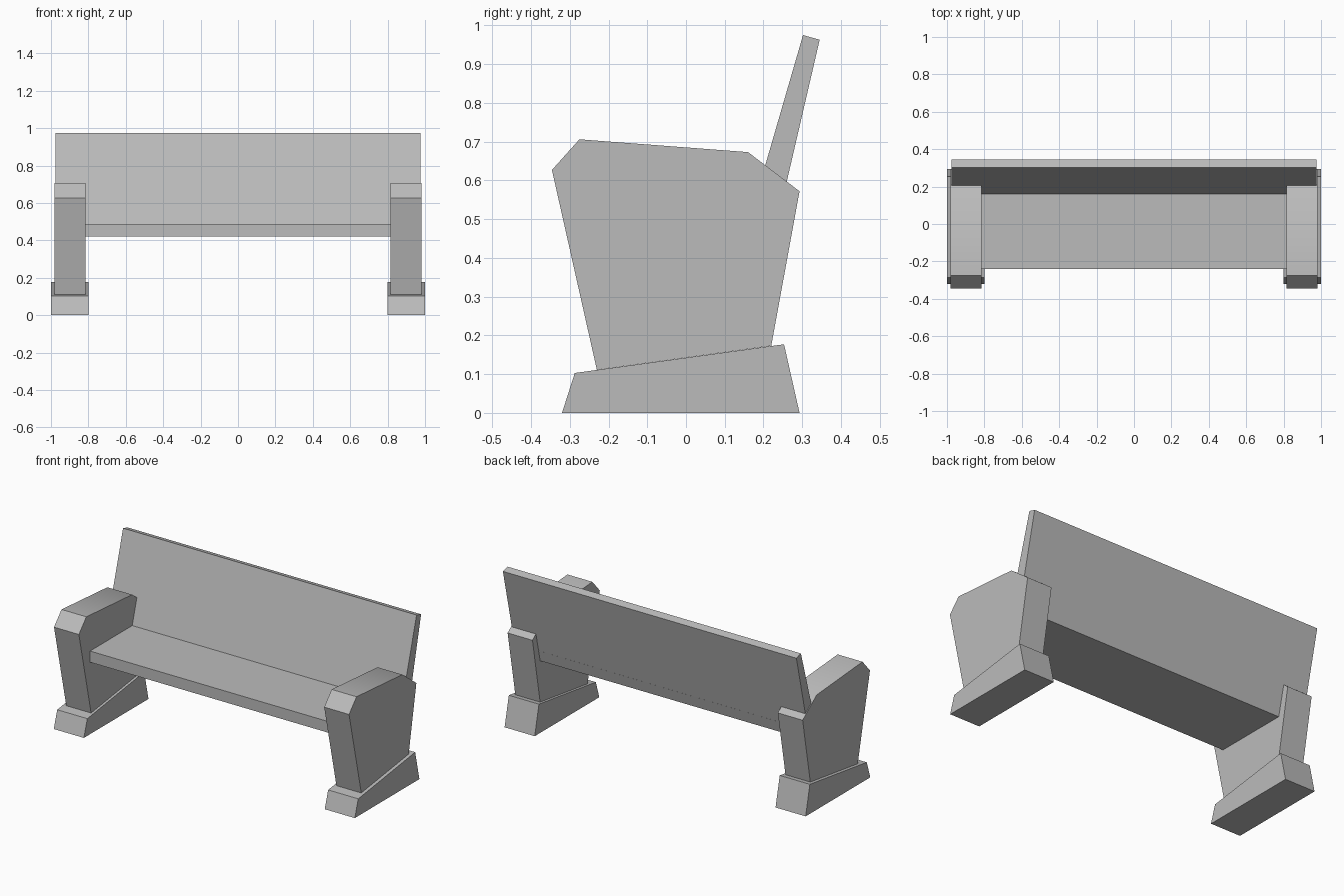
import bpy
import bmesh
from math import radians

cube = bpy.data.objects.get("Cube")
if cube:
    bpy.data.objects.remove(cube, do_unlink=True)

# Single stone colour
GREY = (0.5, 0.5, 0.5, 1.0)
stone = bpy.data.materials.new("stone_grey")
stone.use_nodes = True
stone.diffuse_color = GREY
stone.node_tree.nodes["Principled BSDF"].inputs["Base Color"].default_value = GREY


def extrude_profile(name, profile, x0, x1):
    """Prism from a (y, z) side profile, stretched from x0 to x1."""
    bm = bmesh.new()
    face = bm.faces.new([bm.verts.new((x0, y, z)) for y, z in profile])
    result = bmesh.ops.extrude_face_region(bm, geom=[face])
    moved = [v for v in result["geom"] if isinstance(v, bmesh.types.BMVert)]
    bmesh.ops.translate(bm, verts=moved, vec=(x1 - x0, 0, 0))
    bmesh.ops.recalc_face_normals(bm, faces=bm.faces)
    mesh = bpy.data.meshes.new(name)
    bm.to_mesh(mesh)
    bm.free()
    mesh.materials.append(stone)
    obj = bpy.data.objects.new(name, mesh)
    bpy.context.collection.objects.link(obj)
    bpy.ops.object.select_all(action="DESELECT")
    obj.select_set(True)
    bpy.context.view_layer.objects.active = obj
    bpy.ops.object.shade_smooth_by_angle(angle=radians(40))
    return obj


foot = [(-0.32, 0), (0.293, 0), (0.253, 0.177), (-0.287, 0.103)]
support = [(-0.23, 0.111), (0.22, 0.173), (0.293, 0.572),
           (0.16, 0.673), (-0.275, 0.706), (-0.346, 0.627)]
seat = [(-0.24, 0.42), (0.219, 0.42), (0.235, 0.487), (-0.24, 0.487)]
backrest = [(0.141, 0.42), (0.219, 0.42), (0.345, 0.963), (0.302, 0.975)]

# Feet and armrest supports on both sides
for side, s in (("left", 1), ("right", -1)):
    extrude_profile(side + "_foot", foot, s * 0.8, s * 1.0)
    extrude_profile(side + "_support", support, s * 0.815, s * 0.98)

# Seat slab between the supports, tapered leaning backrest across them
extrude_profile("seat", seat, -0.82, 0.82)
extrude_profile("backrest", backrest, -0.975, 0.975)
